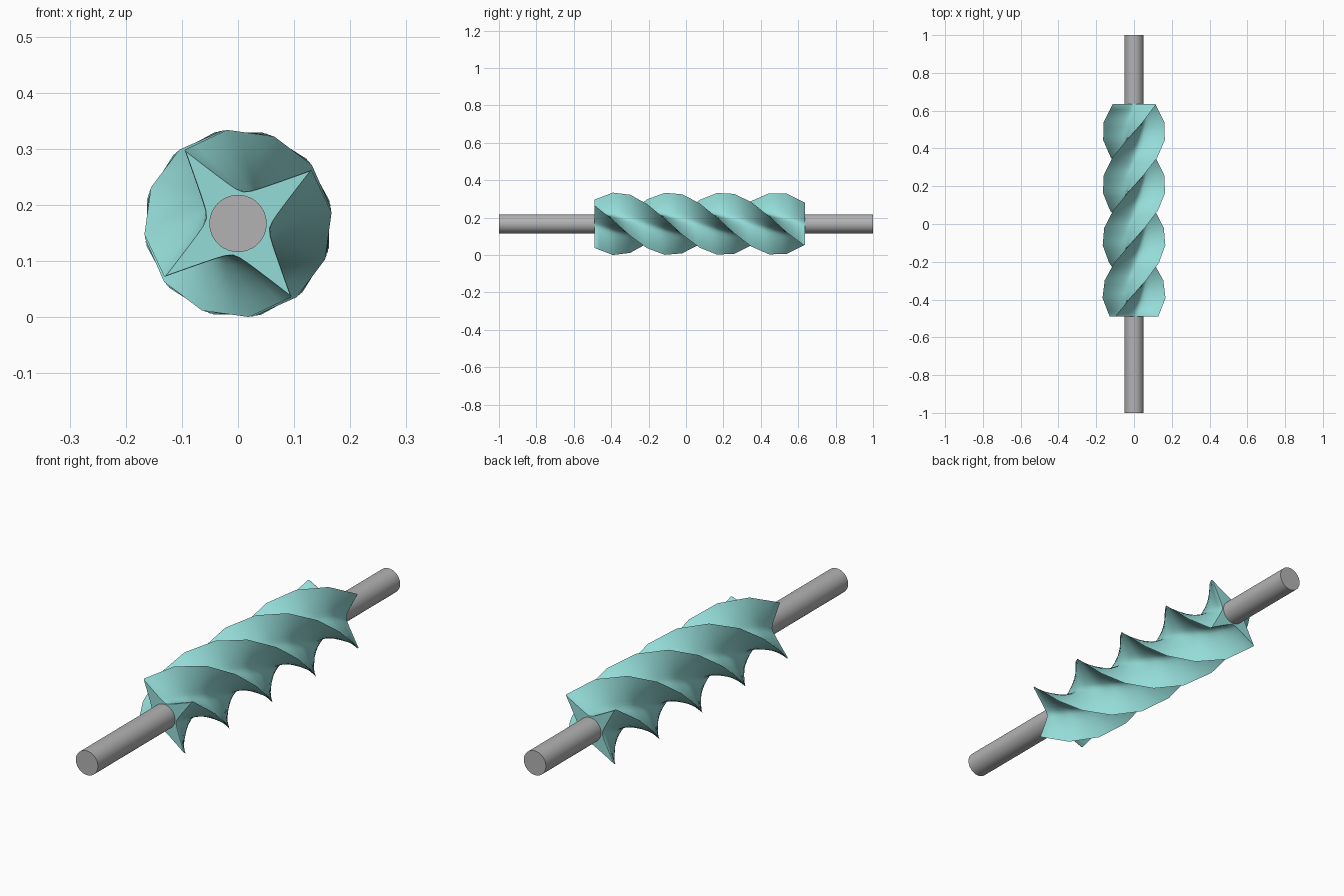
import bpy, bmesh, math

if "Cube" in bpy.data.objects:
    bpy.data.objects.remove(bpy.data.objects["Cube"])

CZ = 0.167                     # height of the shaft axis
Y0, Y1 = -0.49, 0.635          # ends of the screw
SEGS, SUB = 12, 4              # twist segments, straight subdivisions in each
STEP = math.radians(29.2)      # twist per segment
START = math.radians(36)       # angle of the first blade tip
TIP = 0.168


def material(name, rgb):
    m = bpy.data.materials.new(name)
    m.diffuse_color = (*rgb, 1)
    m.use_nodes = True
    m.node_tree.nodes["Principled BSDF"].inputs["Base Color"].default_value = m.diffuse_color
    return m


teal = material("teal", (0.30, 0.72, 0.69))
grey = material("grey", (0.45, 0.45, 0.45))

# Shaft
bpy.ops.mesh.primitive_cylinder_add(vertices=48, radius=0.051, depth=2,
                                    location=(0, 0, CZ), rotation=(math.pi / 2, 0, 0))
shaft = bpy.context.object
shaft.name = "shaft"
shaft.data.materials.append(grey)
bpy.ops.object.shade_smooth_by_angle(angle=math.radians(40))

# Four-pointed star section: sharp tips joined by nearly straight flutes
half = TIP * math.sqrt(0.5)
profile = []
for k in range(4):
    axis = START + math.radians(45 + 90 * k)
    for t in (-1, -0.8, -0.6, -0.4, -0.25, -0.12, 0, 0.12, 0.25, 0.4, 0.6, 0.8):
        v = t * half
        u = 0.053 + math.hypot(0.007, 0.55 * v)
        profile.append((u * math.cos(axis) - v * math.sin(axis),
                        u * math.sin(axis) + v * math.cos(axis)))


def turned(i, scale=1.0):
    c, s = math.cos(-STEP * i) * scale, math.sin(-STEP * i) * scale
    return [(x * c - z * s, x * s + z * c) for x, z in profile]


# Screw: coarse twisted rings joined by straight ridges, with eased ends
bm = bmesh.new()
rings = []


def add_ring(points, y):
    rings.append([bm.verts.new((x, y, z + CZ)) for x, z in points])


def end_scale(i):
    return 0.965 if i in (0, SEGS) else 1.0


add_ring(turned(0, 0.945), Y0)
for i in range(SEGS):
    a, b = turned(i, end_scale(i)), turned(i + 1, end_scale(i + 1))
    for j in range(SUB + (i == SEGS - 1)):
        f = j / SUB
        y = Y0 + 0.006 + (Y1 - Y0 - 0.012) * (i + f) / SEGS
        add_ring([(p[0] + (q[0] - p[0]) * f, p[1] + (q[1] - p[1]) * f)
                  for p, q in zip(a, b)], y)
add_ring(turned(SEGS, 0.945), Y1)

n = len(profile)
for r0, r1 in zip(rings, rings[1:]):
    for k in range(n):
        m = (k + 1) % n
        bm.faces.new((r0[k], r0[m], r1[m], r1[k]))
# End caps
for ring, y in ((rings[0], Y0), (rings[-1], Y1)):
    centre = bm.verts.new((0, y, CZ))
    for k in range(n):
        bm.faces.new((ring[k], ring[(k + 1) % n], centre))
bmesh.ops.recalc_face_normals(bm, faces=bm.faces)
mesh = bpy.data.meshes.new("twisted_screw")
bm.to_mesh(mesh)
bm.free()
mesh.materials.append(teal)
screw = bpy.data.objects.new("twisted_screw", mesh)
bpy.context.collection.objects.link(screw)

bpy.ops.object.select_all(action='DESELECT')
screw.select_set(True)
bpy.context.view_layer.objects.active = screw
bpy.ops.object.shade_smooth_by_angle(angle=math.radians(50))
